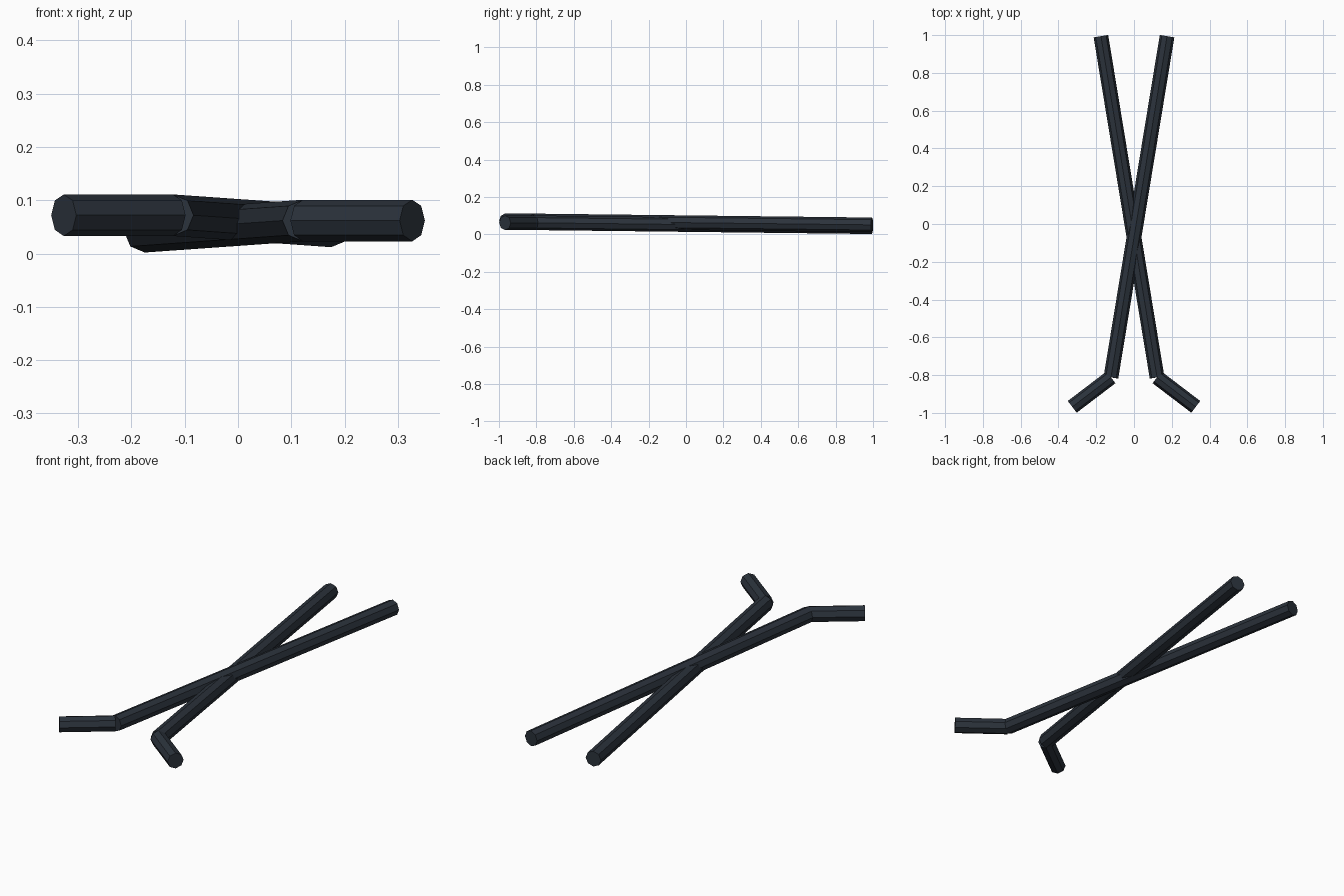
import bpy
from mathutils import Vector

cube = bpy.data.objects.get("Cube")
if cube:
    bpy.data.objects.remove(cube, do_unlink=True)

RADIUS = 0.039

steel = bpy.data.materials.new("dark blue grey steel")
steel.use_nodes = True
colour = (0.024, 0.032, 0.044, 1)
steel.diffuse_color = colour
steel.node_tree.nodes["Principled BSDF"].inputs["Base Color"].default_value = colour


def rod(name, start, end):
    """Eight-sided rod between two points, with one edge facing up."""
    start, end = Vector(start), Vector(end)
    axis = end - start
    bpy.ops.mesh.primitive_cylinder_add(
        vertices=8, radius=RADIUS, depth=axis.length, location=(start + end) / 2)
    obj = bpy.context.object
    obj.name = name
    obj.rotation_mode = 'QUATERNION'
    obj.rotation_quaternion = axis.to_track_quat('Z', 'Y')
    obj.data.materials.append(steel)


# Two crossed bars, each with a level bent handle; the right one lies slightly higher
for label, side, height in (("left", 1, 0.062), ("right", -1, 0.072)):
    bend = (side * 0.122, -0.812, height)
    rod(label + "_shaft", bend, (side * -0.175, 0.994, height - 0.021))
    rod(label + "_bent_handle", bend, (side * 0.327, -0.968, height))
